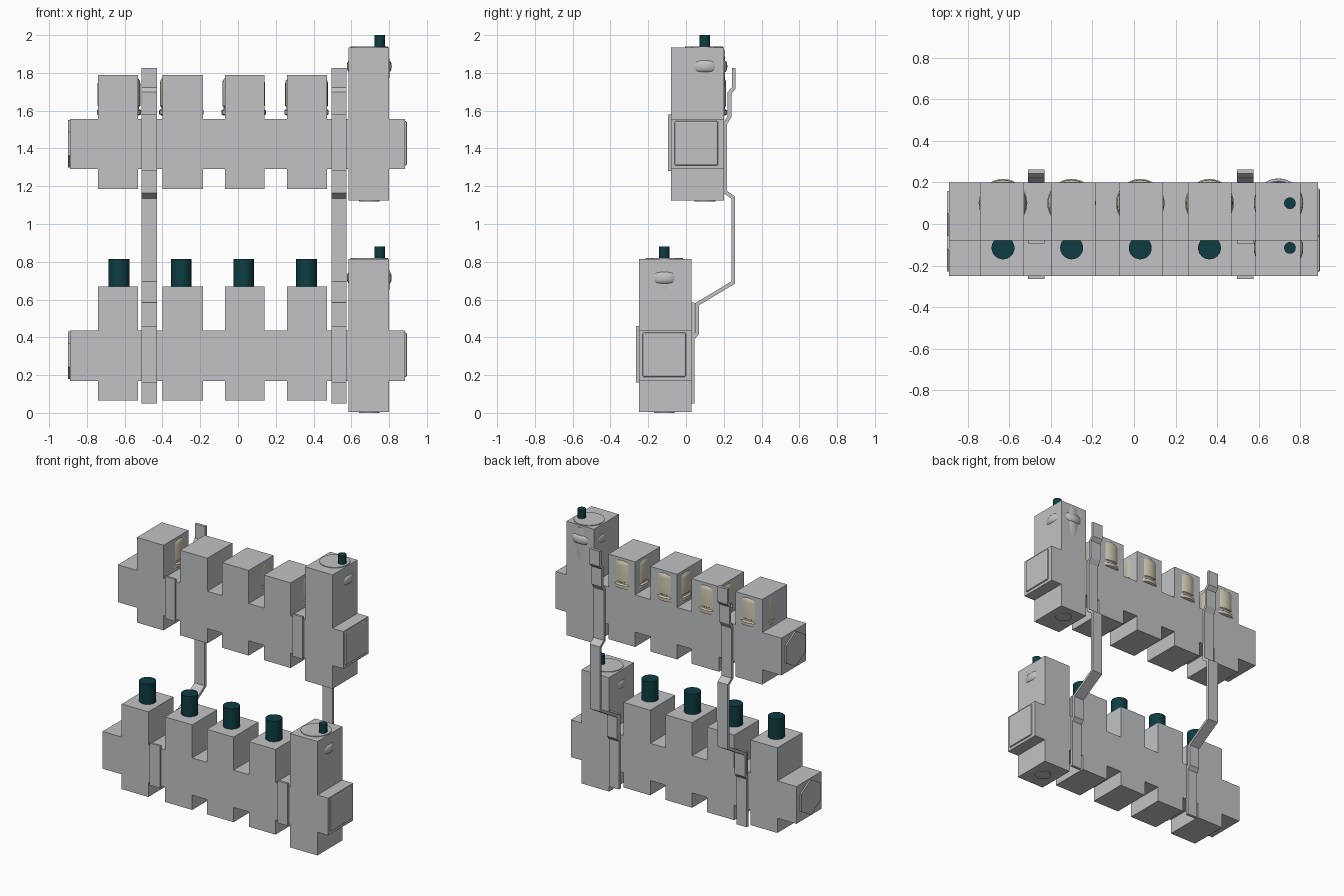
import bpy, bmesh, math
from mathutils import Matrix, Vector

if "Cube" in bpy.data.objects:
    bpy.data.objects.remove(bpy.data.objects["Cube"])


def material(name, rgb):
    m = bpy.data.materials.new(name)
    m.diffuse_color = (*rgb, 1)
    m.use_nodes = True
    m.node_tree.nodes["Principled BSDF"].inputs["Base Color"].default_value = m.diffuse_color
    return m


GREY = material("light grey", (0.54, 0.545, 0.56))
TEAL = material("dark teal", (0.004, 0.046, 0.054))
CREAM = material("cream", (0.60, 0.56, 0.43))


def finish(name, bm, mat, smooth=False):
    bmesh.ops.recalc_face_normals(bm, faces=bm.faces)
    me = bpy.data.meshes.new(name)
    bm.to_mesh(me)
    bm.free()
    me.materials.append(mat)
    ob = bpy.data.objects.new(name, me)
    bpy.context.collection.objects.link(ob)
    if smooth:
        bpy.ops.object.select_all(action='DESELECT')
        ob.select_set(True)
        bpy.context.view_layer.objects.active = ob
        bpy.ops.object.shade_smooth_by_angle(angle=math.radians(35))
    return ob


def box(name, x, y, z, mat=GREY):
    bm = bmesh.new()
    size = [b - a for a, b in (x, y, z)]
    mid = [(a + b) / 2 for a, b in (x, y, z)]
    bmesh.ops.create_cube(bm, size=1, matrix=Matrix.Translation(mid) @ Matrix.Diagonal((*size, 1)))
    return finish(name, bm, mat)


def extrude(name, pts, vec, mat=GREY):
    bm = bmesh.new()
    f = bm.faces.new([bm.verts.new(p) for p in pts])
    r = bmesh.ops.extrude_face_region(bm, geom=[f])
    moved = [v for v in r["geom"] if isinstance(v, bmesh.types.BMVert)]
    bmesh.ops.translate(bm, verts=moved, vec=vec)
    # extrude_face_region may drop the first cap
    if f.is_valid is False:
        bmesh.ops.holes_fill(bm, edges=bm.edges)
    return finish(name, bm, mat)


def lathe(name, x, y, profile, mat, n=32):
    """Revolve (radius, z) pairs around a vertical axis, with closed ends."""
    bm = bmesh.new()
    rings = [[bm.verts.new((x + r * math.cos(2 * math.pi * i / n),
                            y + r * math.sin(2 * math.pi * i / n), z)) for i in range(n)]
             for r, z in profile]
    for a, b in zip(rings, rings[1:]):
        for i in range(n):
            j = (i + 1) % n
            bm.faces.new((a[i], a[j], b[j], b[i]))
    bm.faces.new(rings[0])
    bm.faces.new(rings[-1])
    return finish(name, bm, mat, True)


BLOCKS = [(-0.74, -0.53), (-0.40, -0.185), (-0.07, 0.14), (0.26, 0.47)]
AXES = [-0.63, -0.30, 0.03, 0.363]
STRAPS = [(-0.51, -0.43), (0.495, 0.575)]


def manifold(tag, y0, axis_y, dz):
    y1 = y0 + 0.28
    # Body outline: bar with valve blocks standing above and below it
    top, bottom = [(-0.89, 0.435)], [(-0.89, 0.17)]
    for a, b in BLOCKS:
        top += [(a, 0.435), (a, 0.67), (b, 0.67), (b, 0.435)]
        bottom += [(a, 0.17), (a, 0.065), (b, 0.065), (b, 0.17)]
    top.append((0.585, 0.435))
    bottom.append((0.585, 0.17))
    outline = top + bottom[::-1]
    extrude(tag + "_body", [(x, y0, z + dz) for x, z in outline], (0, 0.28, 0))
    # End block and pipe stub
    box(tag + "_end_block", (0.585, 0.80), (y0, y1), (0.005 + dz, 0.815 + dz))
    box(tag + "_stub", (0.79, 0.885), (y0, y1), (0.17 + dz, 0.435 + dz))
    # Raised square plate on the right end
    p = box(tag + "_end_plate", (0.87, 0.895), (y0 + 0.02, y1 - 0.03), (0.19 + dz, 0.425 + dz))
    bev = p.modifiers.new("bevel", 'BEVEL')
    bev.width, bev.segments = 0.008, 2
    # Hexagonal plug on the left end
    hexagon = [(-0.90, y0 + 0.13 + 0.125 * math.sin(k * math.pi / 3),
                dz + 0.305 + 0.125 * math.cos(k * math.pi / 3)) for k in range(6)]
    extrude(tag + "_hex_plug", hexagon, (0.02, 0, 0))
    # Vent body bulging out of the end block, its lid, foot and pin
    bulge = [(0.1, 0.565), (0.1065, 0.665), (0.1065, 0.685)]
    bulge += [(0.1065 + 0.0125 * math.sin(t * math.pi / 6), 0.715 - 0.03 * math.cos(t * math.pi / 6))
              for t in range(1, 6)]
    bulge += [(0.1065, 0.745), (0.103, 0.80)]
    lathe(tag + "_vent_body", 0.695, axis_y, [(r, z + dz) for r, z in bulge], GREY)
    lid_y = max(axis_y, y0 + 0.11) if dz == 0 else axis_y - 0.005
    lathe(tag + "_vent_lid", 0.695, lid_y, [(0.1, 0.80 + dz), (0.1, 0.82 + dz)], GREY)
    lathe(tag + "_vent_foot", 0.695, axis_y, [(0.055, dz), (0.055, 0.02 + dz)], GREY)
    lathe(tag + "_vent_pin", 0.75, axis_y, [(0.028, 0.80 + dz), (0.028, 0.88 + dz)], TEAL)
    # Clamp plates on the front
    for k, xs in enumerate(STRAPS):
        box(f"{tag}_clamp_{k + 1}", xs, (y0 - 0.014, y0 + 0.002), (0.16 + dz, 0.46 + dz))


manifold("lower", -0.25, -0.115, 0)
manifold("upper", -0.08, 0.10, 1.12)

# Valve knobs below, flow meter bodies above
for k, x in enumerate(AXES):
    lathe(f"valve_knob_{k + 1}", x, -0.115, [(0.055, 0.64), (0.055, 0.815)], TEAL)
    lathe(f"flow_meter_{k + 1}", x, 0.10,
          [(0.107, 1.575), (0.117, 1.58), (0.117, 1.602), (0.106, 1.61), (0.106, 1.62),
           (0.113, 1.625), (0.113, 1.745), (0.110, 1.76), (0.10, 1.772)], CREAM)

# Bent wall straps: a (y, z) centre line given thickness by mitred offsets
PATH = [(0.036, 0.05), (0.036, 0.395), (0.058, 0.42), (0.058, 0.575), (0.25, 0.69),
        (0.25, 1.14), (0.207, 1.17), (0.207, 1.53), (0.231, 1.57), (0.231, 1.695),
        (0.253, 1.72), (0.253, 1.825)]


def band(path, half):
    pts = [Vector(p) for p in path]
    left, right = [], []
    for i, p in enumerate(pts):
        dirs = []
        if i > 0:
            dirs.append((p - pts[i - 1]).normalized())
        if i < len(pts) - 1:
            dirs.append((pts[i + 1] - p).normalized())
        norms = [Vector((-d.y, d.x)) for d in dirs]
        n = sum(norms, Vector((0, 0))).normalized()
        off = n * (half / n.dot(norms[0]))
        left.append(p + off)
        right.append(p - off)
    return left + right[::-1]


for k, (a, b) in enumerate(STRAPS):
    extrude(f"wall_strap_{k + 1}", [(a, p.x, p.y) for p in band(PATH, 0.01)], (b - a, 0, 0))
    box(f"strap_backing_{k + 1}", (a, b), (0.029, 0.044), (0.16, 0.585))
